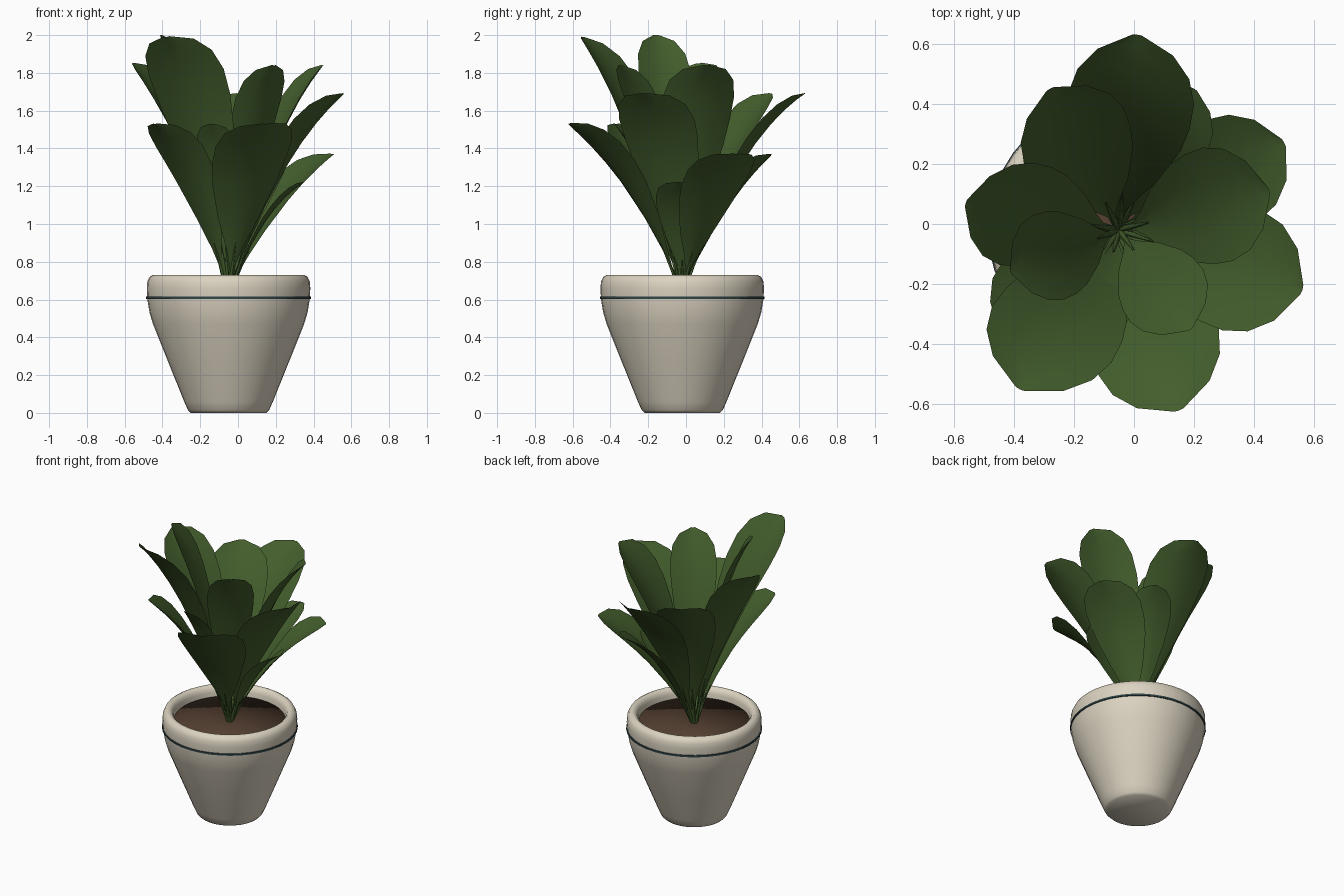
import bpy, bmesh
from math import sin, cos, radians, pi
from mathutils import Vector

cube = bpy.data.objects.get("Cube")
if cube:
    bpy.data.objects.remove(cube)


def material(name, rgb):
    m = bpy.data.materials.new(name)
    m.use_nodes = True
    m.diffuse_color = (*rgb, 1)
    node = m.node_tree.nodes["Principled BSDF"]
    node.inputs["Base Color"].default_value = (*rgb, 1)
    node.inputs["Roughness"].default_value = 0.7
    return m


CREAM = material("cream glaze", (0.71, 0.65, 0.53))
TEAL = material("dark teal band", (0.03, 0.06, 0.065))
BROWN = material("brown soil", (0.085, 0.048, 0.029))
GREEN = material("leaf green", (0.057, 0.113, 0.026))
CENTRE = Vector((-0.05, -0.02, 0))
STALK_BASE = 0.65


def add(name, bm, mat, angle):
    me = bpy.data.meshes.new(name)
    bm.to_mesh(me)
    bm.free()
    me.materials.append(mat)
    ob = bpy.data.objects.new(name, me)
    bpy.context.collection.objects.link(ob)
    bpy.ops.object.select_all(action="DESELECT")
    ob.select_set(True)
    bpy.context.view_layer.objects.active = ob
    bpy.ops.object.shade_smooth_by_angle(angle=radians(angle))


def lathe(name, profile, mat, closed=False, angle=60, segments=40):
    """Spin an (r, z) profile around the pot axis."""
    bm = bmesh.new()
    rings = []
    for r, z in profile:
        if r == 0:
            rings.append([bm.verts.new(CENTRE + Vector((0, 0, z)))] * segments)
        else:
            rings.append([bm.verts.new(CENTRE + Vector((
                r * cos(2 * pi * i / segments), r * sin(2 * pi * i / segments), z)))
                for i in range(segments)])
    pairs = list(zip(rings, rings[1:]))
    if closed:
        pairs.append((rings[-1], rings[0]))
    for a, b in pairs:
        for i in range(segments):
            j = (i + 1) % segments
            corners = list(dict.fromkeys((a[i], a[j], b[j], b[i])))
            bm.faces.new(corners)
    bmesh.ops.recalc_face_normals(bm, faces=bm.faces)
    add(name, bm, mat, angle)


# Pot with rounded foot, rolled rim and hollow top
lathe("pot", [(0, 0), (0.2, 0), (0.215, 0.015), (0.235, 0.06), (0.32, 0.27), (0.4, 0.47),
              (0.418, 0.53), (0.43, 0.6), (0.433, 0.66), (0.43, 0.695), (0.418, 0.72),
              (0.4, 0.73), (0.385, 0.73), (0.368, 0.715), (0.36, 0.69), (0.355, 0.62)], CREAM)
# Thin painted band under the rim
lathe("rim_band", [(0.425, 0.602), (0.436, 0.604), (0.436, 0.616), (0.425, 0.618)], TEAL, True)
# Soil with a softly turned-down edge
lathe("soil", [(0.357, 0.625), (0.357, 0.66), (0, 0.65)], BROWN, angle=120)

# Leaf outline: (distance along the leaf, share of the half width)
OUTLINE = [(0, 0.06), (0.1, 0.08), (0.17, 0.21), (0.31, 0.54), (0.5, 0.86), (0.62, 0.97),
           (0.74, 1), (0.85, 0.89), (0.94, 0.6), (1, 0.08)]
ACROSS = (-1, -0.5, 0, 0.5, 1)


def midrib(tip, t):
    """Point and tangent on the arching centre line of a leaf."""
    out = Vector((tip.x - CENTRE.x, tip.y - CENTRE.y, 0))
    start = CENTRE + out.normalized() * 0.012 + Vector((0, 0, STALK_BASE))
    bend = start + out * 0.43 + Vector((0, 0, (tip.z - STALK_BASE) * 0.77))
    point = start * (1 - t) ** 2 + bend * 2 * t * (1 - t) + tip * t * t
    tangent = (bend - start) * (1 - t) + (tip - bend) * t
    return point, tangent.normalized()


def leaf(name, tip, half_width, roll):
    bm = bmesh.new()
    out = Vector((tip.x - CENTRE.x, tip.y - CENTRE.y, 0)).normalized()
    flat_side = Vector((0, 0, 1)).cross(out)
    rows = []
    for t, share in OUTLINE:
        p, tangent = midrib(tip, t)
        normal = tangent.cross(flat_side).normalized()
        turn = radians(roll) * min(1, t * 1.5)
        side = flat_side * cos(turn) + normal * sin(turn)
        normal = tangent.cross(side).normalized()
        w = half_width * share
        # Blades are gently cupped, with a raised edge
        rows.append([bm.verts.new(p + side * (w * s) + normal * (w * 0.2 * s * s))
                     for s in ACROSS])
    for a, b in zip(rows, rows[1:]):
        for i in range(len(ACROSS) - 1):
            bm.faces.new((a[i], a[i + 1], b[i + 1], b[i]))
    bmesh.ops.recalc_face_normals(bm, faces=bm.faces)
    if sum(f.normal.z for f in bm.faces) < 0:
        bmesh.ops.reverse_faces(bm, faces=bm.faces)
    add(name, bm, GREEN, 60)


# Leaves: tip position, half width, roll in degrees (positive turns the left edge inward)
LEAVES = {
    "back_leaf": ((0.01, 0.63, 1.69), 0.21, 0),
    "back_right_leaf": ((-0.28, 0.45, 1.69), 0.19, 4),
    "right_leaf": ((-0.56, 0.07, 1.85), 0.18, -10),
    "right_top_leaf": ((-0.41, -0.16, 2.0), 0.15, 0),
    "front_right_top_leaf": ((-0.38, -0.55, 1.99), 0.22, 8),
    "front_right_low_leaf": ((-0.44, -0.37, 1.53), 0.18, 2),
    "front_leaf": ((0.15, -0.62, 1.53), 0.215, 4),
    "front_low_leaf": ((-0.14, -0.38, 1.53), 0.11, 0),
    "front_top_leaf": ((0.19, -0.35, 1.84), 0.15, 0),
    "left_leaf": ((0.56, -0.22, 1.69), 0.21, 0),
    "left_low_leaf": ((0.35, -0.02, 1.22), 0.14, 0),
    "left_top_leaf": ((0.45, 0.11, 1.84), 0.195, 0),
    "back_left_leaf": ((0.5, 0.27, 1.37), 0.19, 0),
    "back_left_low_leaf": ((0.2, 0.45, 1.37), 0.14, 0),
}
stalks = bpy.data.curves.new("leaf_stalks", "CURVE")
stalks.dimensions = "3D"
stalks.bevel_depth = 0.012
stalks.bevel_resolution = 1
stalks.materials.append(GREEN)
for name, (tip, half_width, roll) in LEAVES.items():
    tip = Vector(tip)
    leaf(name, tip, half_width, roll)
    # Stalk follows the lower part of the midrib and tapers into the blade
    spline = stalks.splines.new("POLY")
    spline.points.add(4)
    for i, point in enumerate(spline.points):
        point.co = (*midrib(tip, i * 0.05)[0], 1)
        point.radius = 1 - i * 0.2
bpy.context.collection.objects.link(bpy.data.objects.new("leaf_stalks", stalks))
